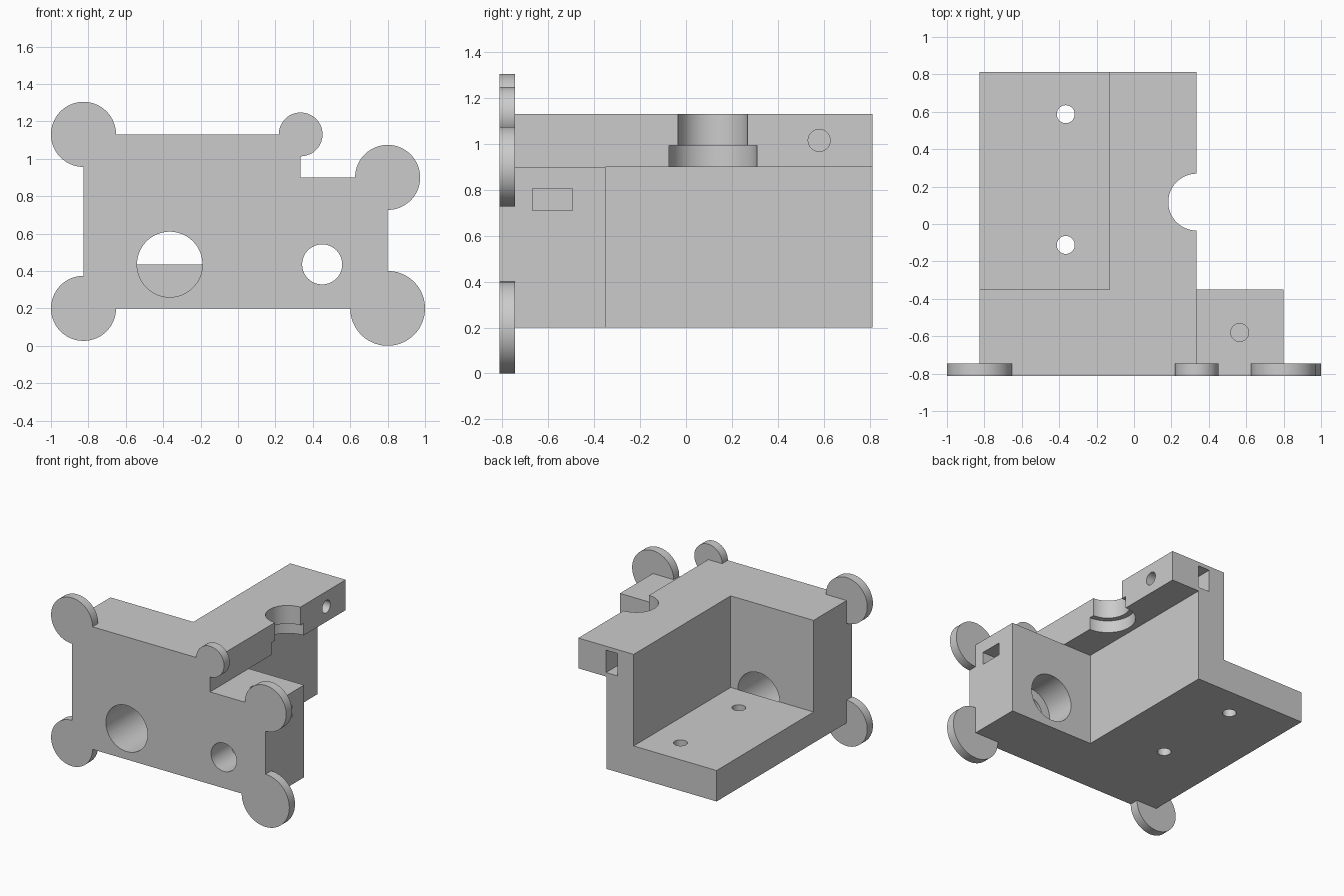
import bpy
import bmesh
from math import cos, sin, tau

if "Cube" in bpy.data.objects:
    bpy.data.objects.remove(bpy.data.objects["Cube"])

grey = bpy.data.materials.new("plain_grey")
grey.use_nodes = True
colour = (0.6, 0.6, 0.6, 1)
grey.diffuse_color = colour
grey.node_tree.nodes["Principled BSDF"].inputs["Base Color"].default_value = colour

# Main dimensions
FRONT, BACK, STEP = -0.813, 0.813, -0.35
LEFT, EDGE, RIGHT = -0.826, 0.335, 0.8
BOTTOM, LEDGE, TOP = 0.2, 0.9, 1.13
FLOOR, WALL_IN, WALL_OUT = 0.435, -0.13, 0.1


def prism(name, points, axis, lo, hi):
    """Extrude a flat outline along an axis from lo to hi."""
    place = {"x": lambda a, b, t: (t, a, b),
             "y": lambda a, b, t: (a, t, b),
             "z": lambda a, b, t: (a, b, t)}[axis]
    bm = bmesh.new()
    ends = [[bm.verts.new(place(a, b, t)) for a, b in points] for t in (lo, hi)]
    bm.faces.new(ends[0])
    bm.faces.new(ends[1])
    n = len(points)
    for i in range(n):
        j = (i + 1) % n
        bm.faces.new((ends[0][i], ends[0][j], ends[1][j], ends[1][i]))
    bmesh.ops.recalc_face_normals(bm, faces=bm.faces)
    mesh = bpy.data.meshes.new(name)
    bm.to_mesh(mesh)
    bm.free()
    mesh.materials.append(grey)
    obj = bpy.data.objects.new(name, mesh)
    bpy.context.collection.objects.link(obj)
    return obj


def circle(a, b, r, n=64):
    return [(a + r * cos(tau * (i + 0.5) / n), b + r * sin(tau * (i + 0.5) / n))
            for i in range(n)]


def rect(a0, a1, b0, b1):
    return [(a0, b0), (a1, b0), (a1, b1), (a0, b1)]


def combine(target, tool, operation):
    mod = target.modifiers.new(tool.name, "BOOLEAN")
    mod.operation, mod.solver, mod.object = operation, "EXACT", tool
    bpy.context.view_layer.objects.active = target
    bpy.ops.object.modifier_apply(modifier=mod.name)
    bpy.data.objects.remove(tool)


# Front block with its lower shoulder
bracket = prism("bracket_body", [(LEFT, BOTTOM), (RIGHT, BOTTOM), (RIGHT, LEDGE),
                                 (EDGE, LEDGE), (EDGE, TOP), (LEFT, TOP)],
                "y", FRONT, STEP)

# Rear shelf, upright wall and overhanging beam
rear = prism("rear_frame", [(LEFT, BOTTOM), (WALL_OUT, BOTTOM), (WALL_OUT, LEDGE),
                            (EDGE, LEDGE), (EDGE, TOP), (WALL_IN, TOP),
                            (WALL_IN, FLOOR), (LEFT, FLOOR)], "y", STEP - 0.1, BACK)
combine(bracket, rear, "UNION")

# Round corner pads at the front
for x, z, r in [(LEFT, TOP, 0.174), (LEFT, BOTTOM, 0.174), (EDGE, TOP, 0.117),
                (RIGHT, LEDGE, 0.174), (RIGHT, BOTTOM, 0.2)]:
    combine(bracket, prism("corner_pad", circle(x, z, r), "y", FRONT, -0.745), "UNION")

# Round holes: centre, radius, axis, start, end
NOTCH_Y, SCREW = 0.117, 0.048
holes = [
    (-0.365, FLOOR, 0.175, "y", -1, STEP + 0.001),    # wide front bore
    (0.45, FLOOR, 0.107, "y", -1, 0),                 # narrow front bore
    (0.45, FLOOR, 0.177, "y", -0.58, -0.2),           # its wider rear end
    (-0.365, 0.587, SCREW, "z", 0, 0.6),              # shelf screw holes
    (-0.365, -0.112, SCREW, "z", 0, 0.6),
    (EDGE, NOTCH_Y, 0.152, "z", 0.8, 1.3),            # half-round notch
    (EDGE, NOTCH_Y, 0.192, "z", 0.8, 0.992),          # its wider lower step
    (0.58, 1.015, SCREW, "x", -0.03, 0.5),            # beam screw hole
    (0.565, -0.58, SCREW, "z", 0.66, 1),              # shoulder screw hole
]
for a, b, r, axis, lo, hi in holes:
    combine(bracket, prism("hole_cutter", circle(a, b, r), axis, lo, hi), "DIFFERENCE")

# Nut slots in the beam end and the shoulder side
combine(bracket, prism("beam_slot", rect(0.005, 0.102, 0.93, 1.1), "y", 0.49, 1), "DIFFERENCE")
combine(bracket, prism("shoulder_slot", rect(-0.668, -0.495, 0.71, 0.805), "x", 0.48, 1),
        "DIFFERENCE")

# Smooth bores, sharp edges
bpy.ops.object.select_all(action="DESELECT")
bracket.select_set(True)
bpy.context.view_layer.objects.active = bracket
bpy.ops.object.shade_smooth_by_angle(angle=0.5)
